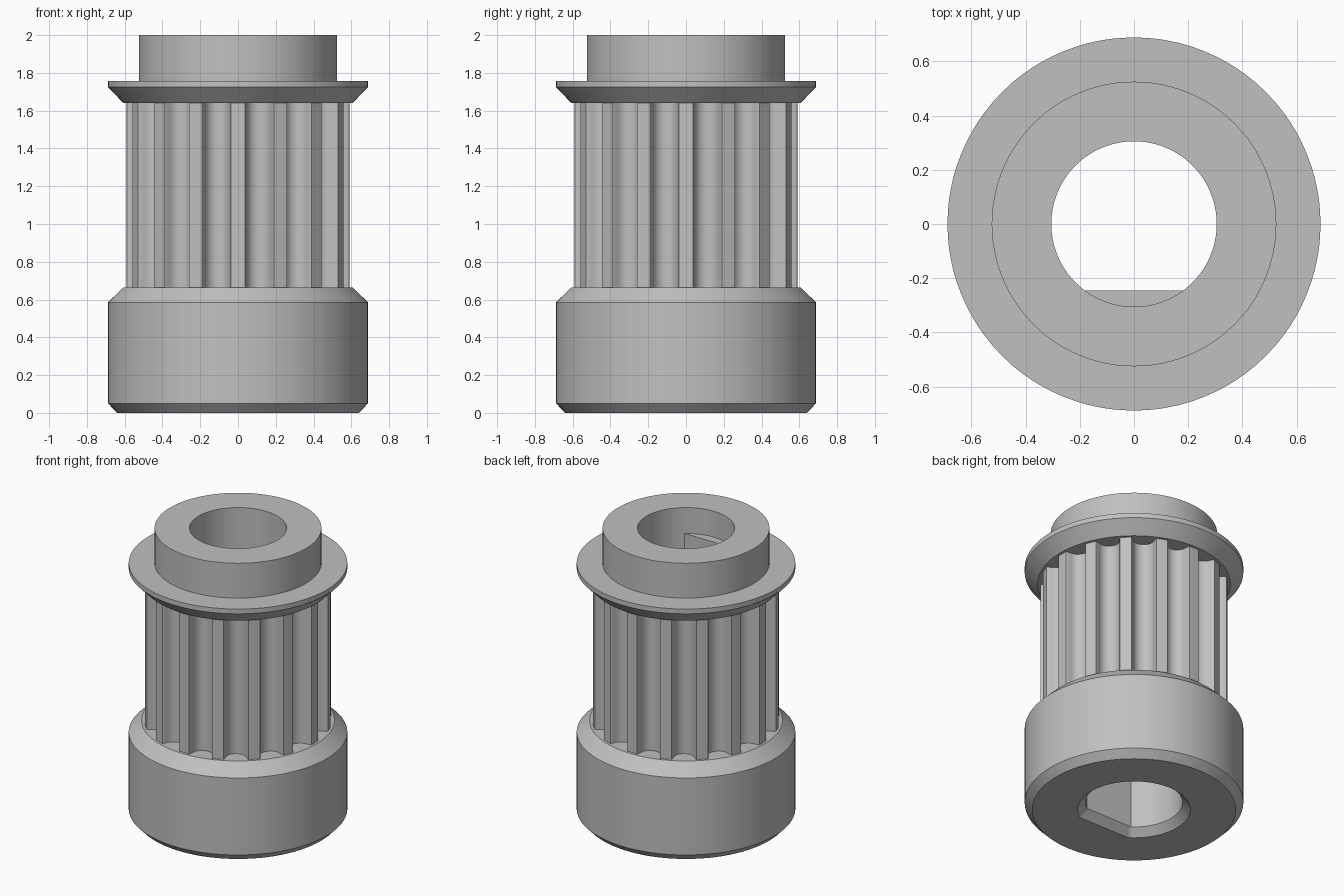
import bpy
import bmesh
from math import sin, cos, asin, acos, sqrt, pi, radians

if "Cube" in bpy.data.objects:
    bpy.data.objects.remove(bpy.data.objects["Cube"], do_unlink=True)

# Main dimensions
TEETH = 16
PITCH = 2 * pi / TEETH
TIP_R = 0.59                            # outside of the teeth
ROOT_R, ROOT_C = 0.068, 0.565           # groove circle and its distance from the axis
ROOT_HALF = asin(ROOT_R / ROOT_C)       # half angle of the round groove root
MOUTH_HALF = radians(7.65)              # half angle of the groove opening
BORE_R, FLAT, CHAMFER = 0.305, 0.245, 0.05

steel = bpy.data.materials.new("grey_metal")
steel.use_nodes = True
steel.diffuse_color = (0.53, 0.53, 0.53, 1)
steel.node_tree.nodes["Principled BSDF"].inputs["Base Color"].default_value = (0.53, 0.53, 0.53, 1)


def circle(r):
    return lambda a: r


def d_shape(r, flat):
    """Circle cut by a flat on the front side."""
    return lambda a: min(r, flat / cos(a)) if cos(a) > 0.1 else r


def toothed(a):
    """Belt tooth outline: round grooves between narrow lands."""
    d = abs(a % PITCH - PITCH / 2)
    if d <= ROOT_HALF:
        return ROOT_C * cos(d) - sqrt(max(0, ROOT_R ** 2 - (ROOT_C * sin(d)) ** 2))
    if d >= MOUTH_HALF - 1e-5:
        return TIP_R
    start = ROOT_C * cos(ROOT_HALF)
    return start + (TIP_R - start) * sqrt((d - ROOT_HALF) / (MOUTH_HALF - ROOT_HALF))


# Angles shared by every ring, with the corners of the bore flat added
local = [ROOT_HALF * sin(radians(t)) for t in range(-90, 91, 18)]
for s in (-1, 1):
    local += [s * MOUTH_HALF, s * (ROOT_HALF + 0.4 * (MOUTH_HALF - ROOT_HALF))]
angles = [k * PITCH + PITCH / 2 + d for k in range(TEETH) for d in local]
angles += [k * PITCH for k in range(TEETH)]
for corner in (acos(FLAT / BORE_R), acos((FLAT + CHAMFER) / (BORE_R + CHAMFER))):
    angles += [corner, 2 * pi - corner]
angles.sort()


def skin(name, rings):
    """Join a series of (outline, height) rings into one surface."""
    bm = bmesh.new()
    loops = [[bm.verts.new((f(a) * sin(a), -f(a) * cos(a), z)) for a in angles]
             for f, z in rings]
    for low, high in zip(loops, loops[1:]):
        for j in range(len(angles)):
            k = (j + 1) % len(angles)
            bm.faces.new((low[j], low[k], high[k], high[j]))
    bmesh.ops.remove_doubles(bm, verts=bm.verts, dist=1e-5)
    mesh = bpy.data.meshes.new(name)
    bm.to_mesh(mesh)
    bm.free()
    mesh.materials.append(steel)
    obj = bpy.data.objects.new(name, mesh)
    bpy.context.collection.objects.link(obj)
    bpy.ops.object.select_all(action="DESELECT")
    obj.select_set(True)
    bpy.context.view_layer.objects.active = obj
    bpy.ops.object.shade_smooth_by_angle(angle=radians(28))


bore = d_shape(BORE_R, FLAT)
bore_mouth = d_shape(BORE_R + CHAMFER, FLAT + CHAMFER)

# Chamfered collar at the bottom
skin("base_collar", [(bore_mouth, 0), (circle(0.64), 0), (circle(0.688), 0.05),
                     (circle(0.688), 0.585), (circle(0.607), 0.665), (toothed, 0.665)])

# Toothed belt section
skin("toothed_barrel", [(toothed, 0.665), (toothed, 1.64)])

# Flange with a sloped underside
skin("belt_flange", [(toothed, 1.64), (circle(0.607), 1.64), (circle(0.688), 1.725),
                     (circle(0.688), 1.758), (circle(0.525), 1.758)])

# Plain hub on top
skin("top_hub", [(circle(0.525), 1.758), (circle(0.525), 2), (circle(BORE_R), 2)])

# Shaft hole: round at the top, flat-sided below, chamfered at the bottom
skin("shaft_bore", [(circle(BORE_R), 2), (circle(BORE_R), 1.82), (bore, 1.82),
                    (bore, CHAMFER), (bore_mouth, 0)])
